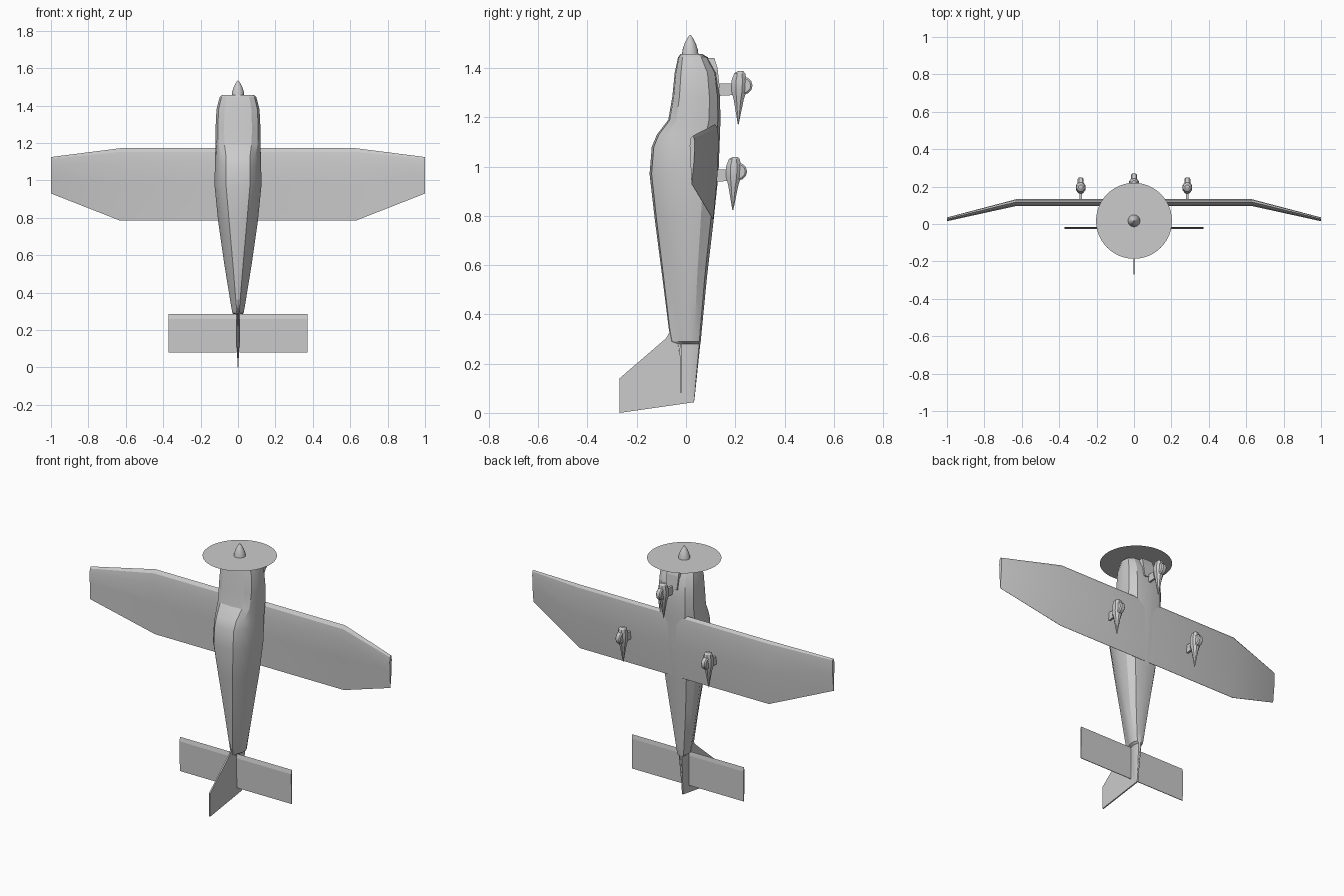
import bpy, bmesh, math
from mathutils import Vector

if "Cube" in bpy.data.objects:
    bpy.data.objects.remove(bpy.data.objects["Cube"])


def make(name, bm, smooth=None):
    bmesh.ops.recalc_face_normals(bm, faces=bm.faces)
    me = bpy.data.meshes.new(name)
    bm.to_mesh(me)
    bm.free()
    ob = bpy.data.objects.new(name, me)
    bpy.context.collection.objects.link(ob)
    if smooth:
        bpy.ops.object.select_all(action='DESELECT')
        ob.select_set(True)
        bpy.context.view_layer.objects.active = ob
        bpy.ops.object.shade_smooth_by_angle(angle=math.radians(smooth))
    return ob


def loft(name, rings, smooth=None):
    """Skin a list of equal-length closed rings and cap both ends."""
    bm = bmesh.new()
    vr = [[bm.verts.new(p) for p in r] for r in rings]
    n = len(vr[0])
    for a, b in zip(vr, vr[1:]):
        for i in range(n):
            j = (i + 1) % n
            bm.faces.new((a[i], a[j], b[j], b[i]))
    bm.faces.new(vr[0])
    bm.faces.new(vr[-1])
    return make(name, bm, smooth)


def body_ring(z, w, y0, y1, t):
    """Fuselage section: half-width w, back y0, belly y1, t = narrowing of the back."""
    h = y1 - y0
    half = [(0.62 * t, 0.03), (0.9 * t, 0.15), (0.5 + 0.5 * t, 0.34),
            (1.0, 0.55), (0.97, 0.78), (0.68, 0.95)]
    right = [(x * w, y0 + f * h, z) for x, f in half]
    left = [(-x, y, q) for x, y, q in reversed(right)]
    return [(0, y0, z)] + right + [(0, y1, z)] + left


# Fuselage with cowling, windscreen, cabin and tapering tail cone
stations = [
    (1.457, 0.085, -0.022, 0.065, 1.0), (1.445, 0.098, -0.032, 0.088, 1.0),
    (1.38, 0.115, -0.046, 0.125, 1.0), (1.28, 0.12, -0.056, 0.138, 1.0),
    (1.19, 0.121, -0.072, 0.14, 0.96), (1.13, 0.122, -0.118, 0.138, 0.85),
    (1.08, 0.124, -0.139, 0.136, 0.82), (0.97, 0.125, -0.148, 0.132, 0.82),
    (0.78, 0.106, -0.126, 0.112, 0.72), (0.55, 0.073, -0.096, 0.085, 0.6),
    (0.335, 0.038, -0.069, 0.064, 0.4), (0.29, 0.03, -0.06, 0.06, 0.35),
    (0.28, 0.015, -0.035, 0.058, 0.5), (0.05, 0.004, -0.01, 0.034, 0.8)]
loft("fuselage", [body_ring(*s) for s in stations], 25)

# Chin air scoop
loft("chin_scoop", [[(-w, 0.05, z), (w, 0.05, z), (w, y, z), (-w, y, z)]
                    for z, w, y in ((1.442, 0.035, 0.115), (1.40, 0.04, 0.128), (1.32, 0.035, 0.137))])


# Wing with drooped, tapered outer panels
def wing_ring(x, le, te, y, thick):
    c = le - te
    prof = [(0.0, 0.0), (0.05, -0.4), (0.2, -0.6), (0.5, -0.45), (1.0, -0.25),
            (1.0, -0.2), (0.5, 0.3), (0.15, 0.4), (0.04, 0.3)]
    return [(x, y + f * thick, le - u * c) for u, f in prof]


wing_st = [(0.63, 1.172, 0.785, 0.118, 0.036), (1.0, 1.125, 0.93, 0.027, 0.02)]
wing = [wing_ring(-x, *r) for x, *r in reversed(wing_st)] + [wing_ring(x, *r) for x, *r in wing_st]
loft("wing", wing, 25)

# Tailplane halves
for s, side in ((-1, "left"), (1, "right")):
    prof = [(-0.02, 0.285), (-0.026, 0.26), (-0.022, 0.08), (-0.018, 0.08), (-0.016, 0.26)]
    loft(side + "_tailplane", [[(s * x, y, z) for y, z in prof] for x in (0.008, 0.372)])

# Swept fin and rudder
fin = [(-0.055, 0.345), (-0.071, 0.32), (-0.082, 0.302), (-0.27, 0.14),
       (-0.27, 0.0), (0.032, 0.043), (0.055, 0.26)]
loft("tail_fin", [[(x, y, z) for y, z in fin] for x in (-0.004, 0.004)])

# Propeller disc
bm = bmesh.new()
bmesh.ops.create_circle(bm, cap_ends=True, segments=48, radius=0.203)
bmesh.ops.translate(bm, verts=bm.verts, vec=(0, 0.017, 1.462))
make("propeller_disc", bm)

# Spinner
spin = [(1.452, 0.034), (1.475, 0.031), (1.50, 0.023), (1.522, 0.011), (1.534, 0.003)]
loft("spinner", [[(r * math.cos(a), 0.017 + r * math.sin(a), z)
                  for a in (i * math.tau / 16 for i in range(16))] for z, r in spin], 40)


# Landing gear: strut, teardrop fairing and wheel
def gear(name, x, y, z):
    strut = [(-0.09, 0.0), (0.0, 0.0), (0.0, -0.045), (-0.09, -0.05)]
    loft(name + "_strut", [[(x + d, y + a, z + b) for a, b in strut] for d in (-0.006, 0.006)])
    pant = [(0.052, 0.012, 0.010, 0.004), (0.042, 0.022, 0.024, 0.0), (0.012, 0.028, 0.034, -0.002),
            (-0.03, 0.027, 0.033, -0.003), (-0.065, 0.018, 0.022, -0.004), (-0.165, 0.001, 0.002, -0.006)]
    loft(name + "_fairing",
         [[(x + rx * math.cos(a), y + dy + ry * math.sin(a), z + dz)
           for a in ((i + 0.5) * math.tau / 8 for i in range(8))] for dz, rx, ry, dy in pant], 25)
    ring = [(0.036 * math.cos(i * math.tau / 12), 0.036 * math.sin(i * math.tau / 12)) for i in range(12)]
    loft(name + "_wheel", [[(x + d, y + 0.016 + a * k, z - 0.008 + b * k) for a, b in ring]
                           for d, k in ((-0.016, 0.8), (-0.01, 1), (0.01, 1), (0.016, 0.8))], 40)


gear("nose_gear", 0, 0.218, 1.337)
for s, side in ((-1, "left"), (1, "right")):
    gear(side + "_main_gear", s * 0.285, 0.196, 0.988)
